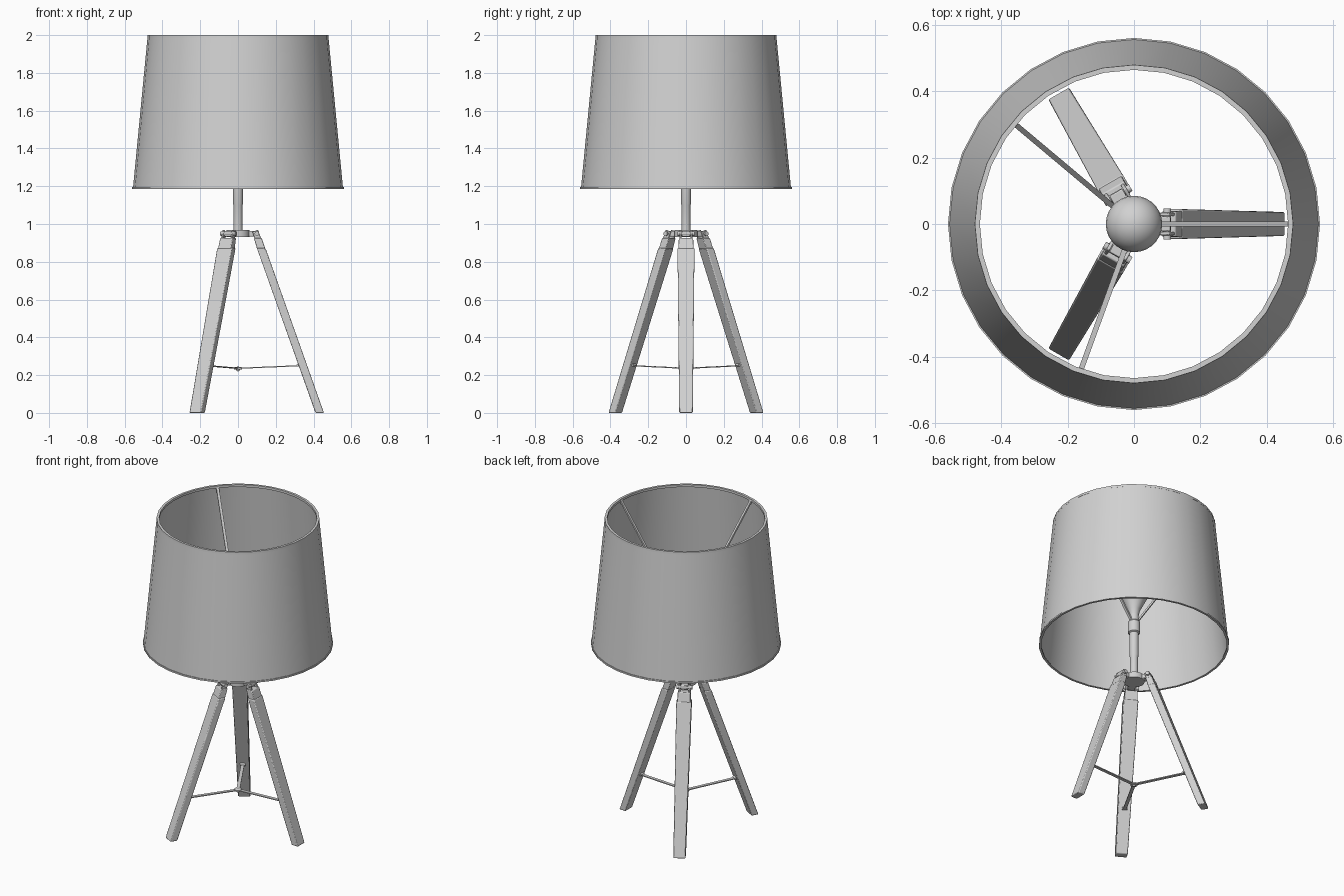
import bpy, bmesh, math
from mathutils import Matrix, Vector

cube = bpy.data.objects.get("Cube")
if cube:
    bpy.data.objects.remove(cube, do_unlink=True)

grey = bpy.data.materials.new("plain_grey")
grey.use_nodes = True
COLOUR = (0.64, 0.64, 0.64, 1)
grey.diffuse_color = COLOUR
grey.node_tree.nodes["Principled BSDF"].inputs["Base Color"].default_value = COLOUR


def finish(name, bm, bevel=0, angle=35, turn=0):
    """Turn a bmesh into a shaded object, rotated about the lamp axis."""
    bmesh.ops.recalc_face_normals(bm, faces=bm.faces)
    bm.transform(Matrix.Rotation(math.radians(turn), 4, "Z"))
    mesh = bpy.data.meshes.new(name)
    bm.to_mesh(mesh)
    bm.free()
    mesh.materials.append(grey)
    ob = bpy.data.objects.new(name, mesh)
    bpy.context.collection.objects.link(ob)
    if bevel:
        mod = ob.modifiers.new("soft_edges", "BEVEL")
        mod.width = bevel
        mod.segments = 2
    bpy.ops.object.select_all(action="DESELECT")
    ob.select_set(True)
    bpy.context.view_layer.objects.active = ob
    bpy.ops.object.shade_smooth_by_angle(angle=math.radians(angle))
    return ob


def lathe(name, profile, steps=32, closed=False):
    """Spin an (r, z) profile around the lamp axis."""
    bm = bmesh.new()
    verts = [bm.verts.new((r, 0, z)) for r, z in profile]
    edges = [bm.edges.new(p) for p in zip(verts, verts[1:])]
    if closed:
        edges.append(bm.edges.new((verts[-1], verts[0])))
    bmesh.ops.spin(bm, geom=verts + edges, cent=(0, 0, 0), axis=(0, 0, 1),
                   angle=math.tau, steps=steps, use_duplicate=False)
    bmesh.ops.remove_doubles(bm, verts=bm.verts, dist=0.0005)
    return finish(name, bm)


def loft(name, sections, turn, bevel=0):
    """Join rectangles (inner r, outer r, half width, z) into a solid bar."""
    bm = bmesh.new()
    rings = [[bm.verts.new(c) for c in ((a, -w, z), (b, -w, z), (b, w, z), (a, w, z))]
             for a, b, w, z in sections]
    for low, high in zip(rings, rings[1:]):
        for i in range(4):
            j = (i + 1) % 4
            bm.faces.new((low[i], low[j], high[j], high[i]))
    bm.faces.new(rings[0])
    bm.faces.new(rings[-1])
    return finish(name, bm, bevel, turn=turn)


def strip(name, start, end, width, thick, turn):
    """Flat bar between two (r, z) points in a vertical plane."""
    a, b = Vector((start[0], 0, start[1])), Vector((end[0], 0, end[1]))
    bm = bmesh.new()
    bmesh.ops.create_cube(bm, size=1)
    bm.transform(Matrix.Diagonal(((b - a).length, width, thick, 1)))
    tilt = Matrix.Rotation(math.atan2(a.z - b.z, b.x - a.x), 4, "Y")
    bm.transform(Matrix.Translation((a + b) / 2) @ tilt)
    return finish(name, bm, turn=turn)


def bolt(name, r, z, radius, length, turn):
    """Cylinder lying across a leg."""
    bm = bmesh.new()
    bmesh.ops.create_cone(bm, cap_ends=True, segments=14, radius1=radius,
                          radius2=radius, depth=length)
    bm.transform(Matrix.Translation((r, 0, z)) @ Matrix.Rotation(math.pi / 2, 4, "X"))
    return finish(name, bm, turn=turn)


# Lampshade: thin tapered wall with rims
lathe("lampshade", [(0.556, 1.19), (0.478, 2.0), (0.472, 2.0), (0.55, 1.19)], 32, True)
lathe("lower_rim", [(0.546, 1.186), (0.56, 1.186), (0.56, 1.196), (0.546, 1.196)], 32, True)
lathe("upper_rim", [(0.464, 1.985), (0.48, 1.985), (0.479, 2.0), (0.464, 2.0)], 32, True)

# Stem, collar and socket
lathe("stem", [(0, 0.95), (0.024, 0.95), (0.024, 1.1), (0.027, 1.11), (0.027, 1.26),
               (0.036, 1.265), (0.036, 1.335), (0.028, 1.345), (0.028, 1.39), (0, 1.39)], 20)

# Bulb: tapered neck into a round globe
globe = [(0.085 * math.cos(a), 1.535 + 0.085 * math.sin(a))
         for a in (math.radians(-35 + 12.5 * i) for i in range(11))]
lathe("bulb", [(0, 1.385), (0.028, 1.385), (0.036, 1.42)] + globe, 28)

# Shade carrier arms
for i, turn in enumerate((0, 140, 250)):
    strip(f"shade_arm_{i}", (0.025, 1.35), (0.468, 1.99), 0.016, 0.01, turn)

# Hub where the legs meet
lathe("hub", [(0, 0.932), (0.062, 0.932), (0.062, 0.967), (0, 0.967)], 24)
lathe("brace_knob", [(0, 0.22), (0.008, 0.222), (0.01, 0.23), (0.022, 0.231),
                     (0.022, 0.241), (0.008, 0.243), (0, 0.247)], 16)

# Three legs with their fittings
for i, turn in enumerate((0, 120, 240)):
    loft(f"leg_{i}", [(0.41, 0.455, 0.036, 0), (0.1, 0.146, 0.045, 0.872)], turn, 0.005)
    loft(f"leg_sleeve_{i}", [(0.101, 0.145, 0.04, 0.868), (0.084, 0.126, 0.038, 0.925)],
         turn, 0.004)
    loft(f"hub_arm_{i}", [(0.03, 0.11, 0.022, 0.934), (0.03, 0.11, 0.022, 0.964)],
         turn, 0.004)
    for side in (-1, 1):
        # Fork cheeks holding the hub arm
        bm = bmesh.new()
        bmesh.ops.create_cube(bm, size=1)
        bm.transform(Matrix.Translation((0.1, side * 0.029, 0.938))
                     @ Matrix.Rotation(math.radians(-20), 4, "Y")
                     @ Matrix.Diagonal((0.032, 0.01, 0.055, 1)))
        finish(f"fork_{i}_{'left' if side > 0 else 'right'}", bm, 0.003, turn=turn)
    bolt(f"hinge_bolt_{i}", 0.1, 0.949, 0.012, 0.092, turn)
    strip(f"brace_{i}", (0.0, 0.236), (0.335, 0.25), 0.02, 0.006, turn)
    bolt(f"brace_pin_{i}", 0.318, 0.253, 0.008, 0.032, turn)
